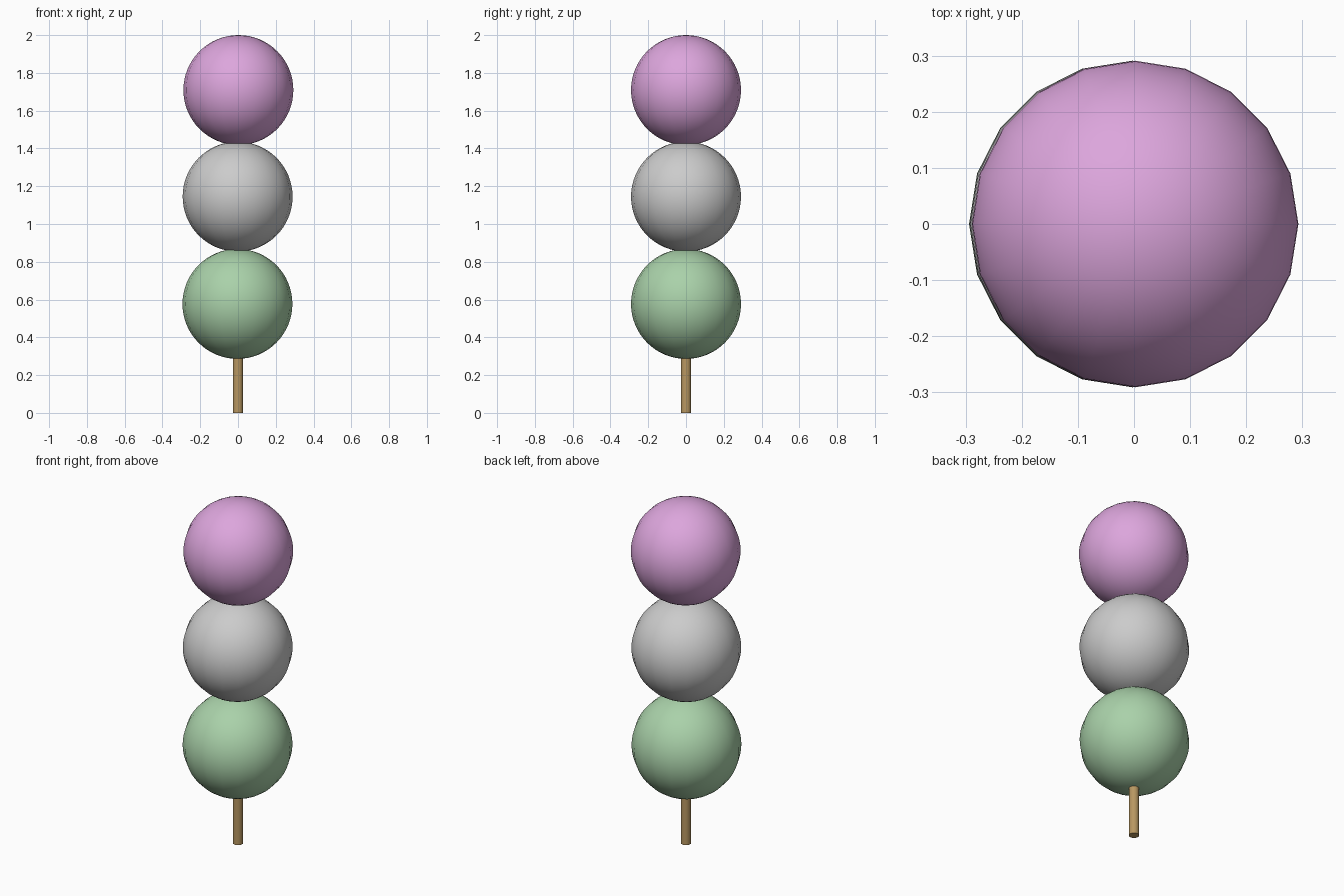
import bpy

if "Cube" in bpy.data.objects:
    bpy.data.objects.remove(bpy.data.objects["Cube"])


def finish(name, color):
    obj = bpy.context.object
    obj.name = name
    mat = bpy.data.materials.new(name + "_material")
    mat.diffuse_color = (*color, 1)
    mat.use_nodes = True
    mat.node_tree.nodes["Principled BSDF"].inputs["Base Color"].default_value = mat.diffuse_color
    obj.data.materials.append(mat)
    bpy.ops.object.shade_smooth_by_angle()


# Three stacked dumplings, very slightly off the stick's axis
RADIUS = 0.291
dumplings = [
    ("green_dumpling", -0.003, 0.577, (0.40, 0.64, 0.40)),
    ("grey_dumpling", -0.002, 1.145, (0.55, 0.55, 0.55)),
    ("pink_dumpling", 0.002, 1.709, (0.72, 0.38, 0.72)),
]
for name, x, z, color in dumplings:
    bpy.ops.mesh.primitive_uv_sphere_add(
        segments=20, ring_count=32, radius=RADIUS, location=(x, 0, z))
    finish(name, color)

# Wooden skewer running up through the dumplings
TOP = 1.75
bpy.ops.mesh.primitive_cylinder_add(
    vertices=20, radius=0.027, depth=TOP, location=(0, 0, TOP / 2))
finish("skewer", (0.48, 0.31, 0.12))
